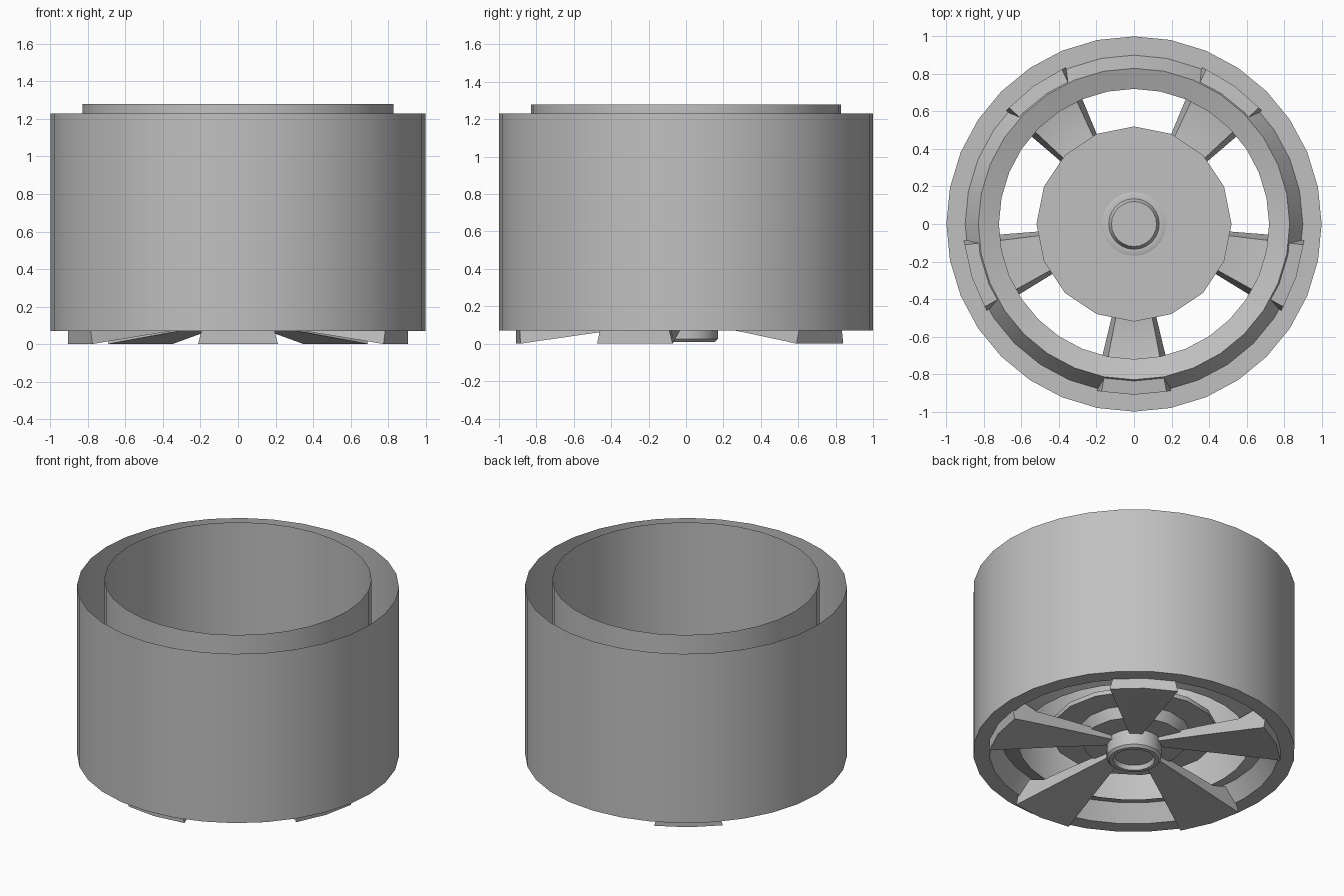
import bpy, bmesh, math

cube = bpy.data.objects.get("Cube")
if cube:
    bpy.data.objects.remove(cube, do_unlink=True)

grey = bpy.data.materials.new("plain_grey")
grey.use_nodes = True
color = (0.53, 0.53, 0.53, 1)
grey.diffuse_color = color
grey.node_tree.nodes["Principled BSDF"].inputs["Base Color"].default_value = color


def finish(name, bm, closed=False):
    """Turn a bmesh into a smooth-shaded, coloured object."""
    if closed:
        bmesh.ops.recalc_face_normals(bm, faces=bm.faces)
    mesh = bpy.data.meshes.new(name)
    bm.to_mesh(mesh)
    bm.free()
    mesh.materials.append(grey)
    obj = bpy.data.objects.new(name, mesh)
    bpy.context.collection.objects.link(obj)
    bpy.ops.object.select_all(action="DESELECT")
    bpy.context.view_layer.objects.active = obj
    obj.select_set(True)
    bpy.ops.object.shade_smooth_by_angle(angle=math.radians(25))
    return obj


def bridge(bm, rings, wrap=True):
    """Join consecutive rings of vertices with quads."""
    for low, high in zip(rings, rings[1:]):
        n = len(low)
        for i in range(n):
            j = (i + 1) % n
            bm.faces.new((low[i], low[j], high[j], high[i]))


def lathe(name, profile, sides, cap_start=False, cap_end=False):
    """Spin a (radius, height) profile round the z axis."""
    bm = bmesh.new()
    rings = []
    for r, z in profile:
        angles = [math.tau * i / sides for i in range(sides)]
        rings.append([bm.verts.new((r * math.cos(a), r * math.sin(a), z)) for a in angles])
    bridge(bm, rings)
    if cap_start:
        bm.faces.new(rings[0][::-1])
    if cap_end:
        bm.faces.new(rings[-1])
    return finish(name, bm, cap_start and cap_end)


def spoke(name, direction):
    """Wedge-shaped spoke, wider on its outer face than on its inner face."""
    bm = bmesh.new()
    rings = []
    # radius, outer face height, inner face height
    for r, bottom, top in ((0.91, 0.0, 0.16), (0.83, 0.012, 0.17),
                           (0.72, 0.027, 0.13), (0.52, 0.055, 0.14), (0.14, 0.105, 0.15)):
        ring = []
        for side, z, spread in ((-1, bottom, 13.5), (0, bottom, 0), (1, bottom, 13.5),
                                (1, top, 11), (0, top, 0), (-1, top, 11)):
            a = direction + math.radians(side * spread)
            ring.append(bm.verts.new((r * math.cos(a), r * math.sin(a), z)))
        rings.append(ring)
    bridge(bm, rings)
    bm.faces.new(rings[0][::-1])
    bm.faces.new(rings[-1])
    return finish(name, bm, True)


# Outer shell, open at the top, with a flat lip and a sloping inner flange
lathe("tyre_shell", [(0.83, 0.18), (0.9, 0.07), (1.0, 0.07), (1.0, 1.23)], 32)

# Inner barrel with a shallow funnel at its lower end
lathe("rim_barrel", [(0.72, 0.14), (0.83, 0.18), (0.83, 1.28)], 32)

# Stepped disc behind the spokes
lathe("hub_disc", [(0.15, 0.13), (0.32, 0.13), (0.35, 0.2), (0.52, 0.2), (0.52, 0.23)],
      16, True, True)

# Five evenly spaced spokes
for i in range(5):
    spoke(f"spoke_{i + 1}", math.radians(-90 + 72 * i))

# Centre hub with a recessed outer cap
lathe("hub", [(0.12, 0.04), (0.13, 0.01), (0.155, 0.01), (0.17, 0.025),
              (0.17, 0.235), (0.155, 0.24), (0.135, 0.24), (0.12, 0.27)], 24, True, True)
